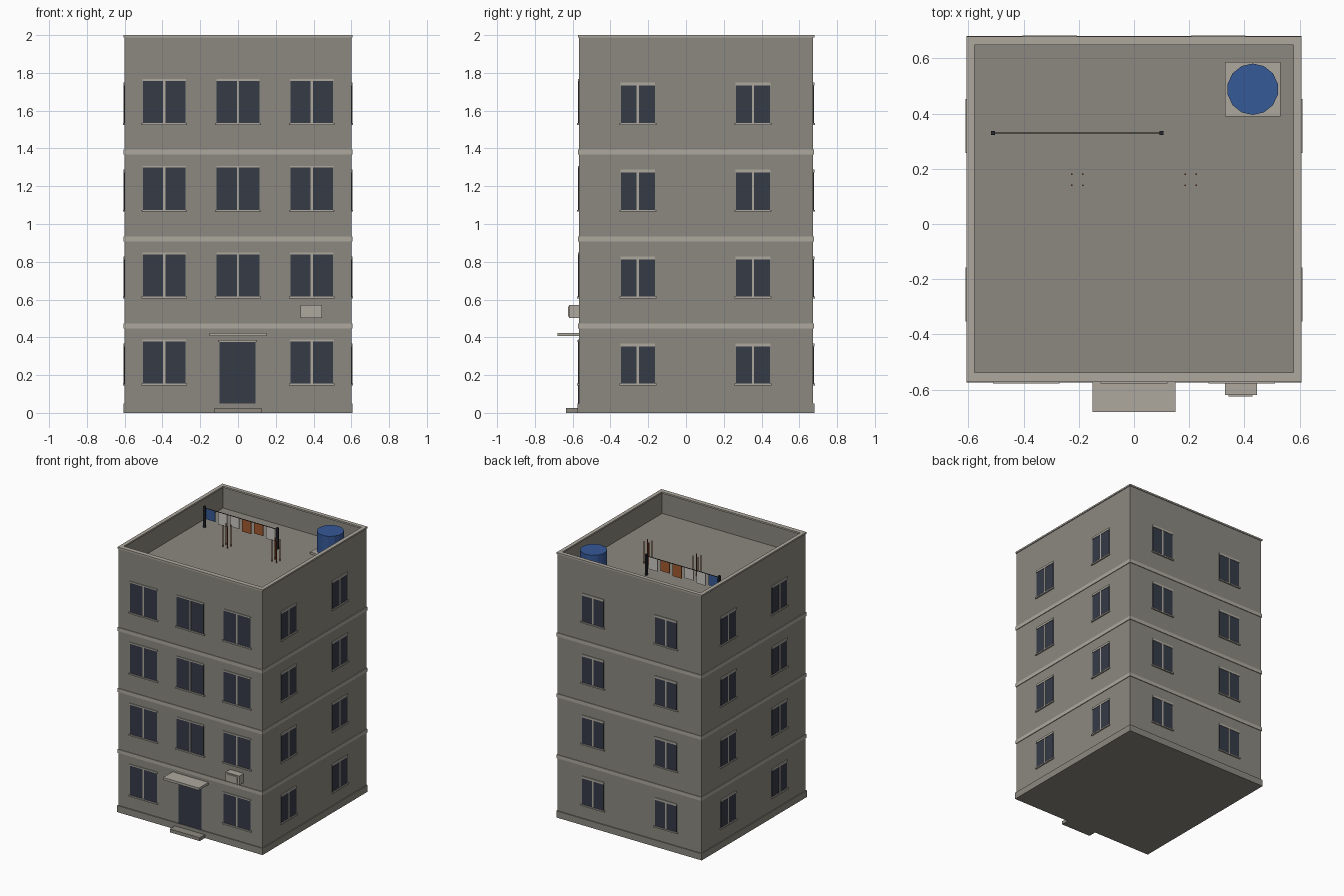
import bpy, bmesh
from mathutils import Matrix, Vector

if "Cube" in bpy.data.objects:
    bpy.data.objects.remove(bpy.data.objects["Cube"])


def material(name, r, g, b):
    m = bpy.data.materials.new(name)
    m.use_nodes = True
    m.diffuse_color = (r, g, b, 1)
    m.node_tree.nodes["Principled BSDF"].inputs["Base Color"].default_value = (r, g, b, 1)
    return m


wall = material("wall concrete", 0.26, 0.25, 0.215)
trim = material("pale trim", 0.42, 0.395, 0.345)
glass = material("dark glass", 0.036, 0.043, 0.062)
blue = material("tank blue", 0.037, 0.1, 0.31)
rust = material("rust", 0.3, 0.075, 0.025)
orange = material("orange cloth", 0.36, 0.1, 0.03)
white = material("white cloth", 0.6, 0.58, 0.55)
dark = material("dark metal", 0.02, 0.022, 0.028)

# Main dimensions
HALF_X, FRONT, BACK = 0.6, -0.567, 0.673
ROOF, STOREY = 1.83, 0.46
MID = (FRONT + BACK) / 2


def finish(name, bm, mat):
    mesh = bpy.data.meshes.new(name)
    bm.to_mesh(mesh)
    bm.free()
    mesh.materials.append(mat)
    obj = bpy.data.objects.new(name, mesh)
    bpy.context.collection.objects.link(obj)
    return obj


def cube_bm(x, y, z):
    bm = bmesh.new()
    bmesh.ops.create_cube(bm, size=1)
    for v in bm.verts:
        v.co = Vector(r[0] + (c + 0.5) * (r[1] - r[0]) for c, r in zip(v.co, (x, y, z)))
    return bm


def box(name, x, y, z, mat):
    return finish(name, cube_bm(x, y, z), mat)


def cylinder(name, x, y, z0, z1, radius, sides, mat):
    bm = bmesh.new()
    bmesh.ops.create_cone(bm, cap_ends=True, segments=sides, radius1=radius, radius2=radius,
                          depth=z1 - z0, matrix=Matrix.Translation((x, y, (z0 + z1) / 2)))
    return finish(name, bm, mat)


def around(name, out, z, mat):
    """Slab that stands out from the walls on every side."""
    return box(name, (-HALF_X - out, HALF_X + out), (FRONT - out, BACK + out), z, mat)


def on_wall(name, side, u, z, depth, mat):
    """Plate standing out of one wall; u runs along that wall."""
    if side == "front":
        return box(name, u, (FRONT - depth, FRONT), z, mat)
    if side == "back":
        return box(name, u, (BACK, BACK + depth), z, mat)
    sign = 1 if side == "left" else -1
    x = sorted((sign * HALF_X, sign * (HALF_X + depth)))
    return box(name, x, u, z, mat)


# Building shell with a sunken roof behind the parapet
bm = cube_bm((-HALF_X, HALF_X), (FRONT, BACK), (0, 1.99))
top = max(bm.faces, key=lambda f: f.calc_center_median().z)
bmesh.ops.inset_region(bm, faces=[top], thickness=0.022)
floor = bmesh.ops.extrude_discrete_faces(bm, faces=[top])["faces"]
bmesh.ops.translate(bm, verts=floor[0].verts, vec=(0, 0, ROOF - 1.99))
finish("building_shell", bm, wall)

# Plinth and storey bands
around("plinth", 0.007, (0, 0.05), wall)
for i in (1, 2, 3):
    around(f"storey_band_{i}", 0.005, (i * STOREY - 0.013, i * STOREY + 0.014), trim)

# Parapet coping
OX, IX, W = HALF_X + 0.006, HALF_X - 0.022, 0.03
for sign, label in ((-1, "right"), (1, "left")):
    box(f"coping_{label}", sorted((sign * IX, sign * OX)),
        (FRONT - 0.005, BACK + 0.006), (1.988, 2), trim)
box("coping_front", (-IX, IX), (FRONT - 0.005, FRONT + W), (1.988, 2), trim)
box("coping_back", (-IX, IX), (BACK - W + 0.006, BACK + 0.006), (1.988, 2), trim)


def window(name, side, u, z, width, height, head):
    h = width / 2
    on_wall(name + "_glass", side, (u - h, u + h), (z, z + height), 0.003, glass)
    on_wall(name + "_mullion", side, (u - 0.006, u + 0.006), (z, z + height), 0.005, trim)
    on_wall(name + "_lintel", side, (u - h - 0.002, u + h + 0.002),
            (z + height, z + height + head), 0.006, trim)
    on_wall(name + "_sill", side, (u - h - 0.008, u + h + 0.008), (z - 0.01, z), 0.01, trim)


# Windows on all four walls
layout = {
    "front": ((-0.39, 0, 0.39), 0.225, 0.223, 0.01),
    "back": ((-0.305, 0.305), 0.18, 0.197, 0.016),
    "left": ((-0.255, 0.355), 0.18, 0.197, 0.016),
    "right": ((-0.255, 0.355), 0.18, 0.197, 0.016),
}
for side, (centres, width, height, head) in layout.items():
    for storey in range(4):
        for n, u in enumerate(centres):
            if side == "front" and storey == 0 and u == 0:
                continue
            window(f"{side}_window_{storey}_{n}", side, u, 0.155 + storey * STOREY,
                   width, height, head)

# Entrance
on_wall("door", "front", (-0.097, 0.093), (0.05, 0.375), 0.004, glass)
on_wall("door_lintel", "front", (-0.105, 0.1), (0.375, 0.387), 0.008, trim)
on_wall("canopy", "front", (-0.15, 0.15), (0.406, 0.424), 0.113, trim)
on_wall("door_step", "front", (-0.125, 0.125), (0, 0.025), 0.068, wall)

# Air conditioner
on_wall("air_conditioner", "front", (0.33, 0.445), (0.502, 0.57), 0.052, trim)
on_wall("air_conditioner_grille", "front", (0.343, 0.43), (0.51, 0.562), 0.058, trim)

# Water tank on its pad
box("tank_pad", (0.33, 0.53), (0.39, 0.586), (ROOF, ROOF + 0.015), trim)
cylinder("water_tank", 0.43, 0.488, ROOF + 0.015, 1.995, 0.093, 14, blue)

# Bare reinforcing bars
for cx in (-0.205, 0.205):
    for dx in (-0.02, 0.02):
        for dy in (-0.02, 0.02):
            cylinder("reinforcing_bar", cx + dx, 0.16 + dy, ROOF, 1.995, 0.0035, 6, rust)

# Clothes line
LINE_Y = 0.33
for x in (-0.51, 0.1):
    box("line_post", (x - 0.007, x + 0.007), (LINE_Y - 0.007, LINE_Y + 0.007), (ROOF, 1.99), dark)
box("clothes_line", (-0.51, 0.1), (LINE_Y - 0.002, LINE_Y + 0.002), (1.974, 1.978), dark)
for i, mat in enumerate((blue, white, white, orange, orange, white)):
    x = -0.495 + i * 0.1
    drop = 0.08 + 0.012 * (i % 2)
    box(f"hanging_cloth_{i}", (x, x + 0.075), (LINE_Y - 0.0018, LINE_Y + 0.0018),
        (1.975 - drop, 1.975), mat)
